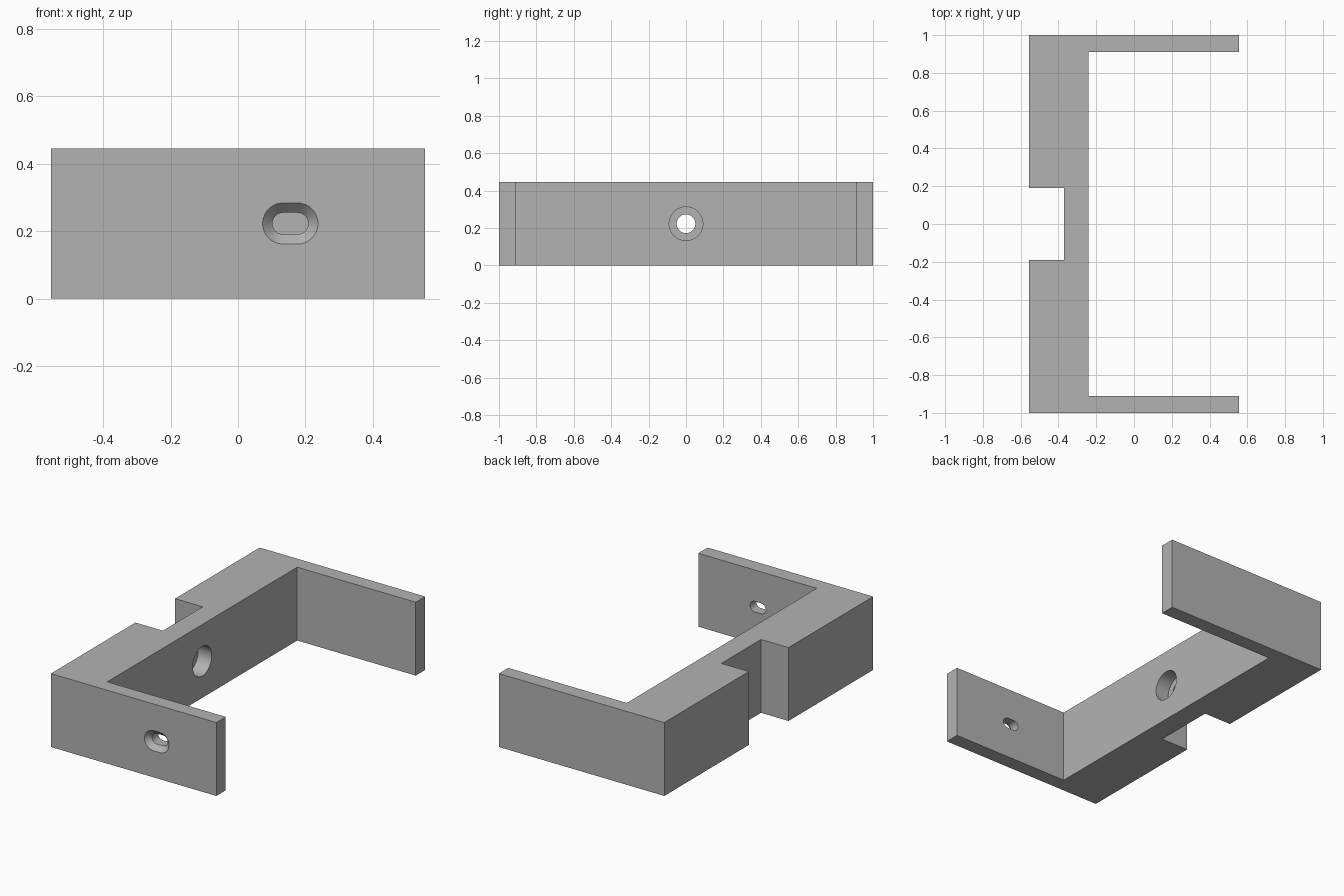
import bpy, bmesh, math
from mathutils import Vector

if "Cube" in bpy.data.objects:
    bpy.data.objects.remove(bpy.data.objects["Cube"], do_unlink=True)

HEIGHT = 0.445
MID = HEIGHT / 2
BACK, TIP = -0.555, 0.555        # outer face of the web, arm tips
WEB, NOTCH = -0.24, -0.37        # inner face of the web, notch floor
ARM = 0.91                       # inner face of the arms

grey = bpy.data.materials.new("plain grey")
grey.use_nodes = True
grey.diffuse_color = (0.45, 0.45, 0.45, 1)
grey.node_tree.nodes["Principled BSDF"].inputs["Base Color"].default_value = grey.diffuse_color


def loft(name, rings):
    """Closed solid through a list of matching point rings."""
    bm = bmesh.new()
    loops = [[bm.verts.new(p) for p in ring] for ring in rings]
    bm.faces.new(loops[0])
    bm.faces.new(loops[-1])
    n = len(loops[0])
    for a, b in zip(loops, loops[1:]):
        for i in range(n):
            j = (i + 1) % n
            bm.faces.new((a[i], a[j], b[j], b[i]))
    bmesh.ops.recalc_face_normals(bm, faces=bm.faces)
    mesh = bpy.data.meshes.new(name)
    bm.to_mesh(mesh)
    bm.free()
    mesh.materials.append(grey)
    obj = bpy.data.objects.new(name, mesh)
    bpy.context.collection.objects.link(obj)
    return obj


def circle(x, radius, n=64):
    turns = [math.tau * i / n for i in range(n)]
    return [Vector((x, radius * math.cos(t), MID + radius * math.sin(t))) for t in turns]


def slot(y, radius, centre=0.155, half=0.021, n=24):
    """Stadium outline lying across the front arm."""
    ring = []
    for side in (1, -1):
        for i in range(n + 1):
            t = math.pi * (i / n - 0.5)
            ring.append(Vector((centre + side * (half + radius * math.cos(t)), y,
                                MID + side * radius * math.sin(t))))
    return ring


# Bracket body: half outline mirrored across y, then raised
half = [(NOTCH, 0.19), (BACK, 0.19), (BACK, 1), (TIP, 1), (TIP, ARM), (WEB, ARM)]
outline = half + [(x, -y) for x, y in reversed(half)]
bracket = loft("bracket", [[Vector((x, y, z)) for x, y in outline] for z in (0, HEIGHT)])

# Counterbored hole through the web, countersunk slot through the front arm
BORE = WEB - 0.09
SINK = 0.03
cutters = [
    loft("web_hole_cutter", [circle(NOTCH - 0.05, 0.05), circle(BORE, 0.05),
                             circle(BORE, 0.09), circle(WEB + 0.05, 0.09)]),
    loft("arm_slot_cutter", [slot(-1 - SINK, 0.09), slot(-1 + SINK, 0.032),
                             slot(-ARM + 0.05, 0.032)]),
]
for cutter in cutters:
    cutter.hide_render = True
    mod = bracket.modifiers.new(cutter.name, "BOOLEAN")
    mod.operation = "DIFFERENCE"
    mod.solver = "EXACT"
    mod.object = cutter

# Bake the cuts, then drop the cutters
bpy.context.view_layer.update()
for obj in bpy.context.selected_objects:
    obj.select_set(False)
bpy.context.view_layer.objects.active = bracket
bracket.select_set(True)
for cutter in cutters:
    bpy.ops.object.modifier_apply(modifier=cutter.name)
    bpy.data.objects.remove(cutter, do_unlink=True)
bpy.ops.object.shade_smooth_by_angle(angle=math.radians(30))
